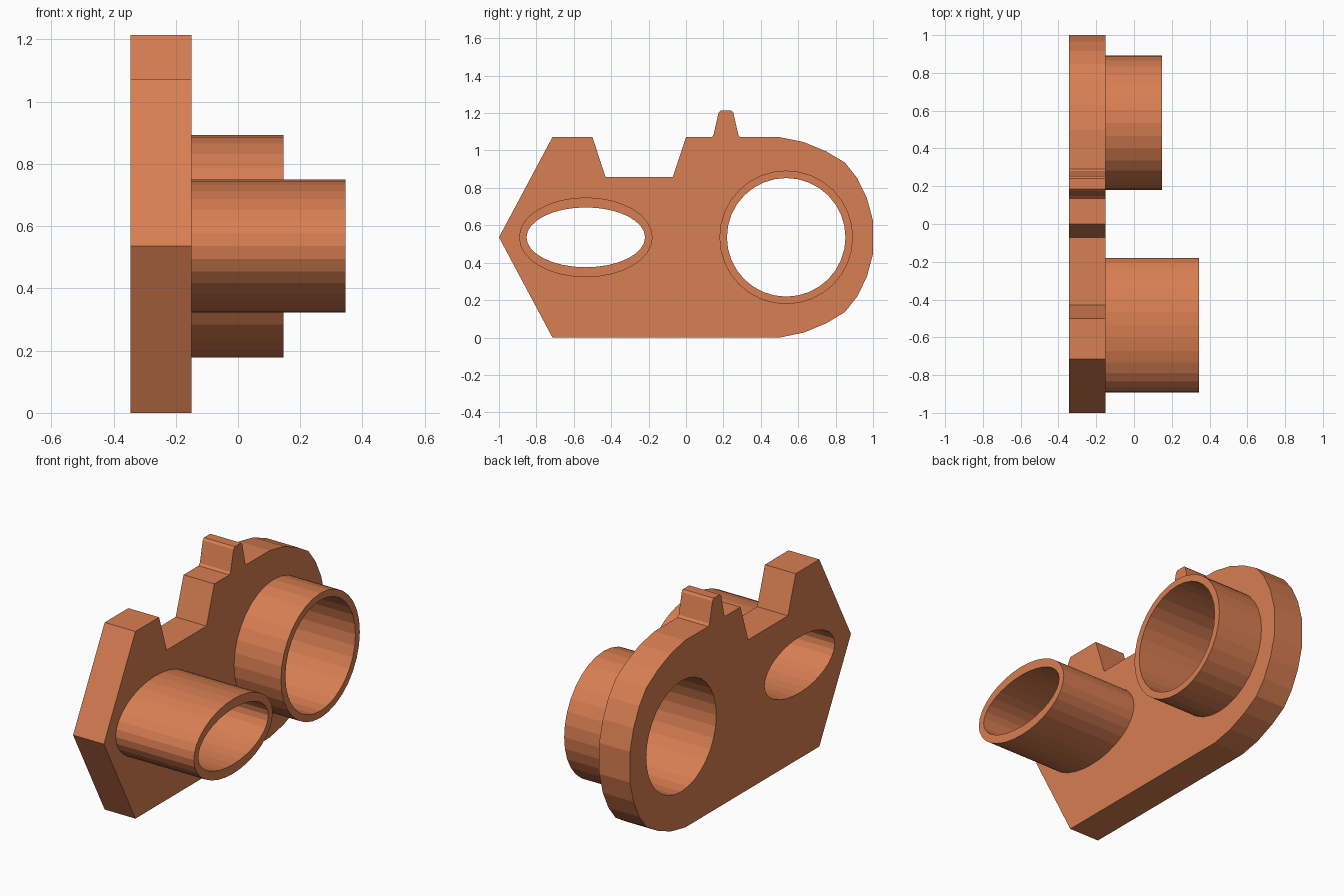
import bpy, bmesh
from math import sin, cos, tau
from mathutils import Matrix

if "Cube" in bpy.data.objects:
    bpy.data.objects.remove(bpy.data.objects["Cube"])

MID = 0.5357    # height of the plate's axis
X_BACK, X_FACE = -0.345, -0.15

mat = bpy.data.materials.new("orange")
mat.diffuse_color = (0.69, 0.21, 0.085, 1)
mat.use_nodes = True
mat.node_tree.nodes["Principled BSDF"].inputs["Base Color"].default_value = mat.diffuse_color


def ellipse(cy, ry, rz, n=32):
    return [(cy + ry * cos(tau * i / n), MID + rz * sin(tau * i / n)) for i in range(n)]


def extrude_x(name, loops, x0, x1):
    """Fill y-z loops (inner loops become holes) and extrude them along x."""
    cu = bpy.data.curves.new(name, 'CURVE')
    cu.dimensions = '2D'
    cu.fill_mode = 'BOTH'
    cu.extrude = (x1 - x0) / 2
    for pts in loops:
        sp = cu.splines.new('POLY')
        sp.points.add(len(pts) - 1)
        for p, (y, z) in zip(sp.points, pts):
            p.co = (y, z, 0, 1)
        sp.use_cyclic_u = True
        sp.use_smooth = False
    tmp = bpy.data.objects.new(name + "_curve", cu)
    bpy.context.collection.objects.link(tmp)
    bpy.context.view_layer.update()
    dg = bpy.context.evaluated_depsgraph_get()
    me = bpy.data.meshes.new_from_object(tmp.evaluated_get(dg))
    bpy.data.objects.remove(tmp)

    # local x -> y, local y -> z, local z -> x
    me.transform(Matrix(((0, 0, 1, (x0 + x1) / 2), (1, 0, 0, 0), (0, 1, 0, 0), (0, 0, 0, 1))))
    bm = bmesh.new()
    bm.from_mesh(me)
    bmesh.ops.remove_doubles(bm, verts=bm.verts, dist=1e-4)
    bmesh.ops.recalc_face_normals(bm, faces=bm.faces)
    for f in bm.faces:
        f.smooth = False
    bm.to_mesh(me)
    bm.free()
    me.name = name
    me.materials.clear()
    me.materials.append(mat)
    ob = bpy.data.objects.new(name, me)
    bpy.context.collection.objects.link(ob)
    return ob


# Plate outline: pointed end, notch, small nub, rounded end
top = 2 * MID
upper_round = [(0.5, top), (0.63, 1.045), (0.75, 0.995), (0.85, 0.935),
               (0.915, 0.853), (0.967, 0.747), (1.0, 0.624)]
lower_round = [(y, top - z) for y, z in reversed(upper_round)]
nub = [(0.136, top), (0.147, 1.083), (0.174, 1.202), (0.185, 1.214),
       (0.242, 1.214), (0.253, 1.202), (0.28, 1.083), (0.292, top)]
notch = [(-0.5, top), (-0.43, 0.857), (-0.071, 0.857), (0, top)]
outline = ([(-0.714, 0), (-1, MID), (-0.714, top)] + notch + nub
           + upper_round + lower_round)

round_bore = ellipse(0.5357, 0.317, 0.317)
oval_bore = ellipse(-0.5357, 0.317, 0.16)

extrude_x("plate", [outline, round_bore, oval_bore], X_BACK, X_FACE)

# Tubes standing on the plate
extrude_x("round_tube", [ellipse(0.5357, 0.357, 0.357), round_bore], X_FACE, 0.147)
extrude_x("oval_tube", [ellipse(-0.5357, 0.357, 0.2135), oval_bore], X_FACE, 0.345)
